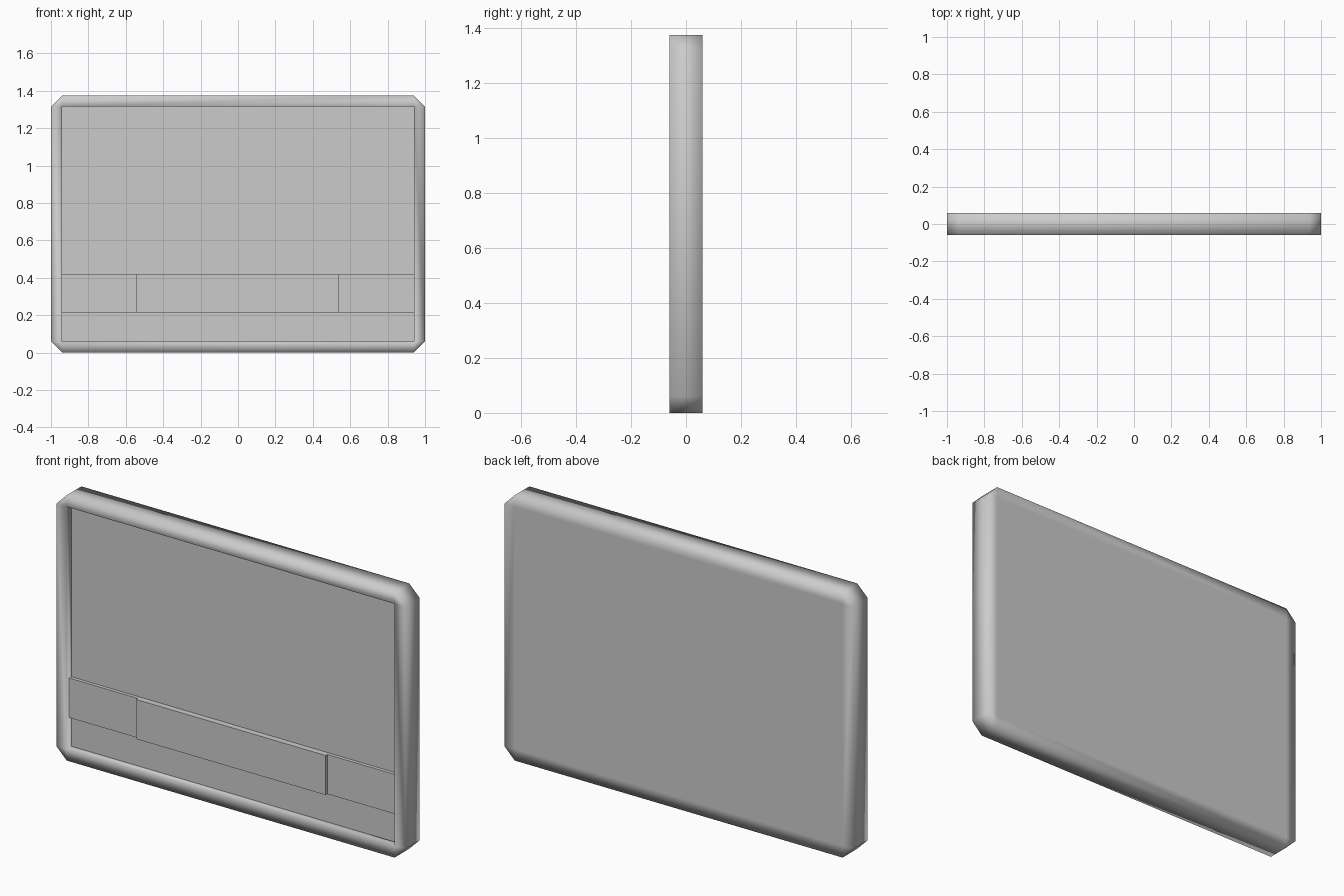
import bpy, bmesh

if "Cube" in bpy.data.objects:
    bpy.data.objects.remove(bpy.data.objects["Cube"])

W, H, B, D = 1.0, 1.375, 0.06, 0.06    # half width, height, rim width, half depth
FLOOR = -0.022                          # y of the recessed face


def finish(bm, name):
    bmesh.ops.recalc_face_normals(bm, faces=bm.faces)
    me = bpy.data.meshes.new(name)
    bm.to_mesh(me)
    bm.free()
    ob = bpy.data.objects.new(name, me)
    bpy.context.collection.objects.link(ob)
    return ob


def box(name, x0, x1, y0, y1, z0, z1):
    bm = bmesh.new()
    bmesh.ops.create_cube(bm, size=1)
    for v in bm.verts:
        v.co.x = x0 + (v.co.x + 0.5) * (x1 - x0)
        v.co.y = y0 + (v.co.y + 0.5) * (y1 - y0)
        v.co.z = z0 + (v.co.z + 0.5) * (z1 - z0)
    return finish(bm, name)


# Casing: eight-sided slab with soft-shaded rim and a sunken front
xi, z0, z1 = W - B, B, H - B
outer = [(-xi, 0), (xi, 0), (W, z0), (W, z1), (xi, H), (-xi, H), (-W, z1), (-W, z0)]
inner = [(xi, z0), (xi, z1), (-xi, z1), (-xi, z0)]
bm = bmesh.new()


def loop(points, y):
    return [bm.verts.new((x, y, z)) for x, z in points]


def rim(o, i):
    # one corner triangle and one straight strip per side
    for k in range(4):
        a, b = 2 * k + 1, (2 * k + 2) % 8
        c = (2 * k + 3) % 8
        bm.faces.new((o[a], o[b], i[k]))
        bm.faces.new((o[b], o[c], i[(k + 1) % 4], i[k]))


front_o, back_o = loop(outer, -D), loop(outer, D)
front_i, back_i = loop(inner, -D), loop(inner, D)
floor = loop(inner, FLOOR)
rim(front_o, front_i)
rim(back_o, back_i)
bm.faces.new(back_i)
for a, b in ((front_o, back_o), (front_i, floor)):
    n = len(a)
    for k in range(n):
        bm.faces.new((a[k], a[(k + 1) % n], b[(k + 1) % n], b[k]))
for f in bm.faces:
    f.smooth = True
panel = bm.faces.new(floor)
for e in panel.edges:
    e.smooth = False
finish(bm, "casing")

# Raised band across the recess, and the plate on its middle
box("lower_band", -xi, xi, -0.04, FLOOR, 0.215, 0.42)
box("centre_plate", -0.545, 0.54, -0.054, -0.04, 0.215, 0.42)
